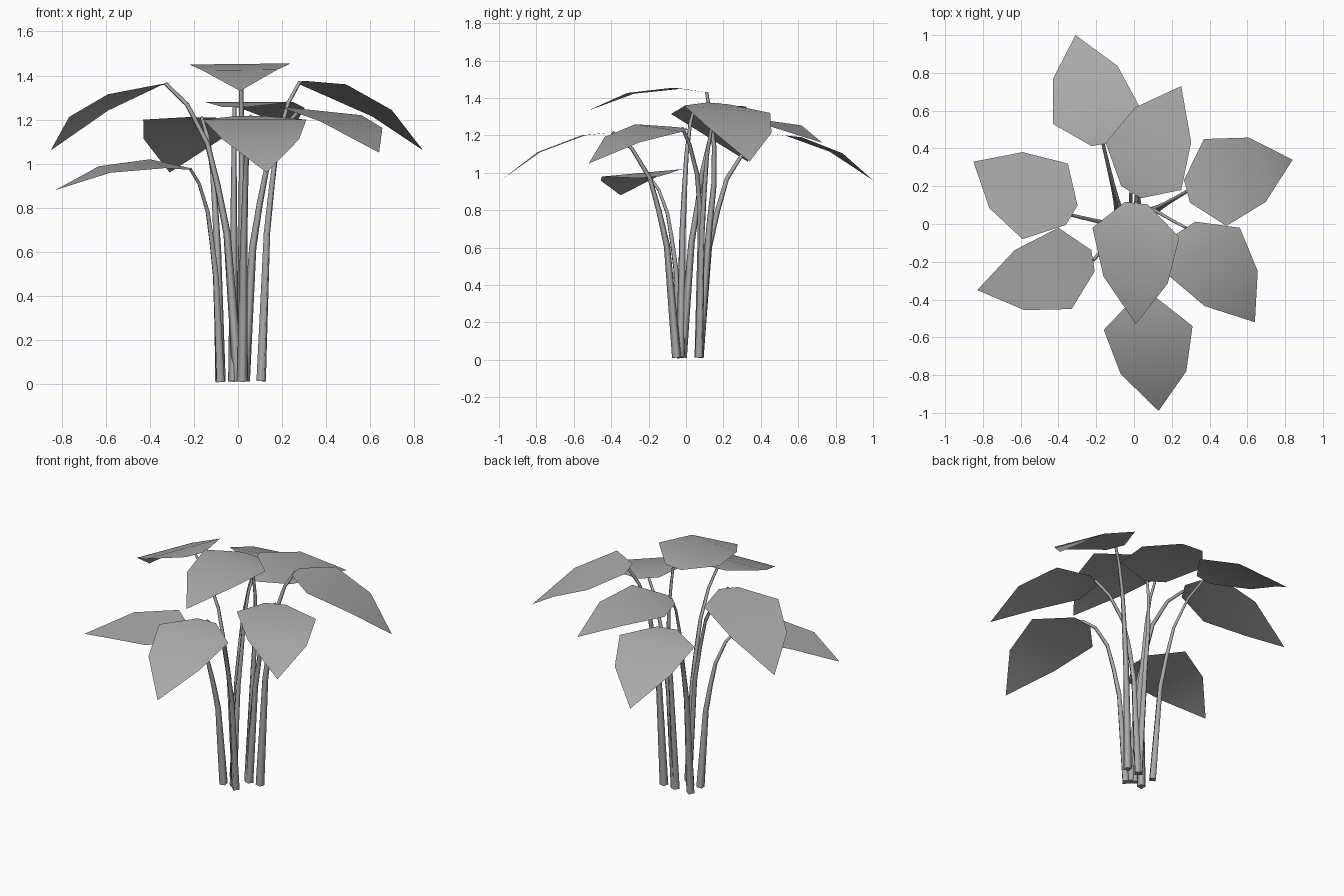
import bpy, bmesh, math
from mathutils import Vector

if "Cube" in bpy.data.objects:
    bpy.data.objects.remove(bpy.data.objects["Cube"])

grey = bpy.data.materials.new("plain grey")
grey.use_nodes = True
COLOUR = (0.4, 0.4, 0.4, 1)
grey.diffuse_color = COLOUR
grey.node_tree.nodes["Principled BSDF"].inputs["Base Color"].default_value = COLOUR

# Leaf outline rows: (distance along, half width share, lift)
LEAF_ROWS = [(-0.29, 0.13, -0.06), (0, 0.5, 0), (0.5, 0.37, 0.035)]
# Stem course: (share of sideways reach, share of height)
STEM_COURSE = [(0, 0.01), (0.15, 0.5), (0.28, 0.66), (0.42, 0.8), (0.7, 0.93), (1, 1)]


def make_leaf(name, left, right, tip):
    """Thin leaf bent along its length; returns the point where the stem joins."""
    left, right, tip = Vector(left), Vector(right), Vector(tip)
    middle = (left + right) / 2
    width, forward = right - left, tip - middle
    up = width.cross(forward).normalized()
    if up.z < 0:
        up.negate()
    bm = bmesh.new()
    rows = []
    for along, half, lift in LEAF_ROWS:
        centre = middle + forward * along + up * lift
        rows.append([bm.verts.new(centre + width * s * half) for s in (-1, 1)])
    for a, b in zip(rows, rows[1:]):
        bm.faces.new((a[0], a[1], b[1], b[0]))
    bm.faces.new((rows[-1][0], rows[-1][1], bm.verts.new(tip)))
    bm.normal_update()
    for face in bm.faces:
        if face.normal.z < 0:
            face.normal_flip()
        face.smooth = True
    mesh = bpy.data.meshes.new(name)
    bm.to_mesh(mesh)
    bm.free()
    mesh.materials.append(grey)
    bpy.context.collection.objects.link(bpy.data.objects.new(name, mesh))
    along, _, lift = LEAF_ROWS[0]
    return middle + forward * along + up * lift


def make_stem(name, foot, bow, end):
    """Four-sided tapering stem that arches out to its leaf."""
    curve = bpy.data.curves.new(name, "CURVE")
    curve.dimensions = "3D"
    curve.bevel_depth = 0.025
    curve.bevel_resolution = 0
    curve.use_fill_caps = True
    spline = curve.splines.new("POLY")
    spline.points.add(len(STEM_COURSE) - 1)
    start = Vector((foot[0], foot[1], 0))
    for point, (reach, rise) in zip(spline.points, STEM_COURSE):
        spot = start.lerp(end, reach)
        spot.y += bow * math.sin(math.pi * rise ** 2)
        spot.z = end.z * rise
        point.co = (*spot, 1)
        point.radius = 1 - 0.65 * rise
    curve.materials.append(grey)
    bpy.context.collection.objects.link(bpy.data.objects.new(name, curve))


# Each plant shoot: name, leaf shoulders, leaf tip, stem foot, stem bow
SHOOTS = [
    ("back", (-.43, .53, 1.2), (.03, .62, 1.19), (-.31, 1, .96), (-.08, .07), 0),
    ("back_inner", (-.15, .43, 1.28), (.25, .18, 1.28), (.25, .73, 1.16), (-.02, -.02), .03),
    ("left_back", (.37, .45, 1.32), (.49, -.01, 1.36), (.84, .34, 1.06), (.105, .07), 0),
    ("left_front", (.56, -.02, 1.22), (.18, -.27, 1.26), (.64, -.52, 1.05), (.03, .07), .03),
    ("front", (-.16, -.56, 1.2), (.31, -.54, 1.2), (.13, -.99, .96), (.02, -.05), 0),
    ("top", (-.22, -.02, 1.45), (.24, -.07, 1.455), (.01, -.53, 1.33), (.02, .07), .07),
    ("right_front", (-.33, -.45, .98), (-.4, -.02, 1.02), (-.83, -.35, .88), (-.08, -.03), 0),
    ("right_back", (-.35, .32, 1.355), (-.59, -.08, 1.315), (-.85, .33, 1.06), (0, -.03), 0),
]
for side, left, right, tip, foot, bow in SHOOTS:
    joint = make_leaf(side + "_leaf", left, right, tip)
    make_stem(side + "_stem", foot, bow, joint)
